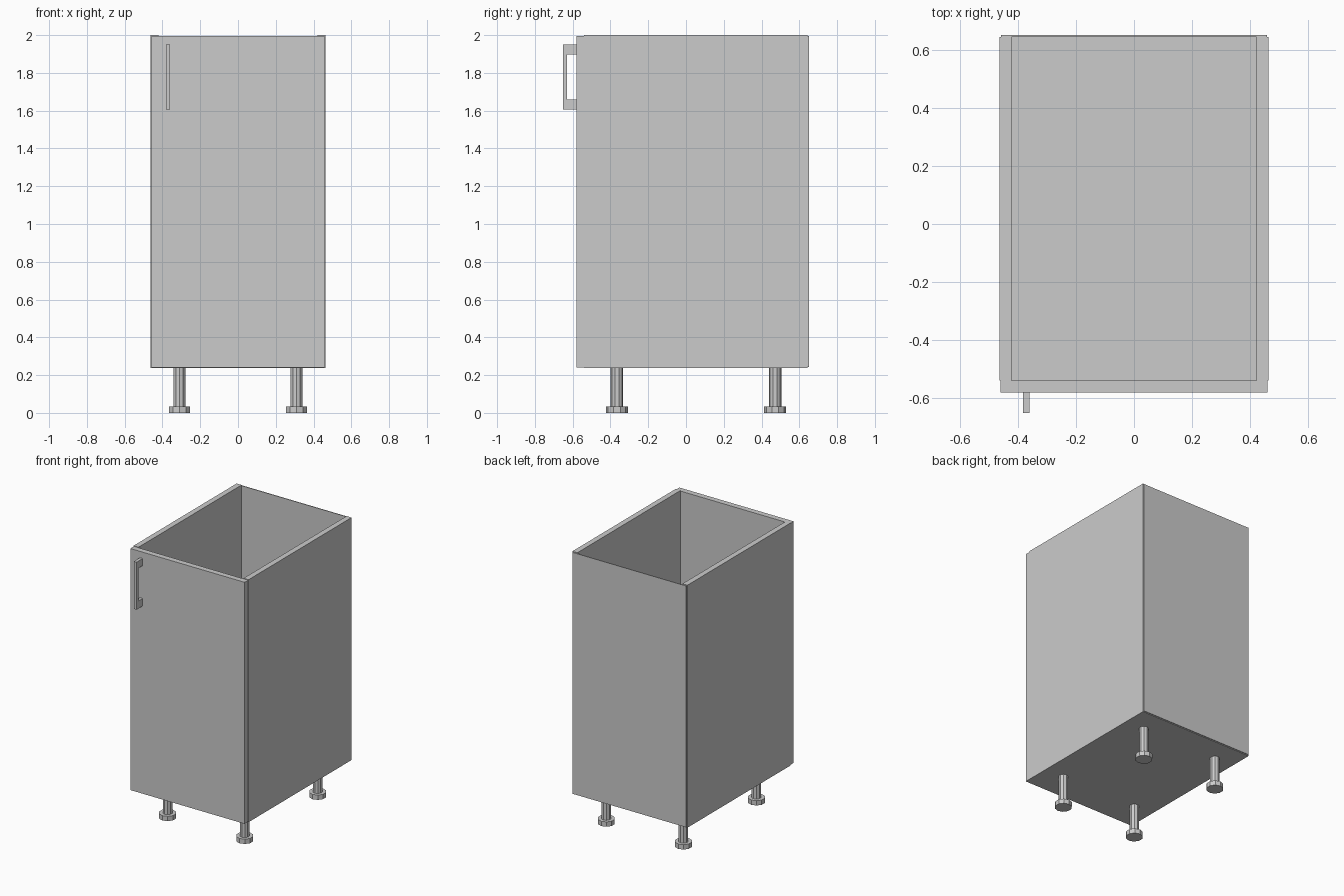
import bpy, bmesh
from mathutils import Matrix, Vector

if "Cube" in bpy.data.objects:
    bpy.data.objects.remove(bpy.data.objects["Cube"])


def finish(name, bm):
    mesh = bpy.data.meshes.new(name)
    bm.to_mesh(mesh)
    bm.free()
    obj = bpy.data.objects.new(name, mesh)
    bpy.context.collection.objects.link(obj)
    return obj


def add_box(bm, x, y, z):
    lo, hi = Vector((x[0], y[0], z[0])), Vector((x[1], y[1], z[1]))
    m = Matrix.Translation((lo + hi) / 2) @ Matrix.Diagonal((*(hi - lo), 1))
    bmesh.ops.create_cube(bm, size=1, matrix=m)


def box(name, x, y, z):
    bm = bmesh.new()
    add_box(bm, x, y, z)
    return finish(name, bm)


def add_cylinder(bm, radius, x, y, z0, z1, sides=10):
    bmesh.ops.create_cone(bm, cap_ends=True, segments=sides, radius1=radius,
                          radius2=radius, depth=z1 - z0,
                          matrix=Matrix.Translation((x, y, (z0 + z1) / 2)))


# Open-topped carcass: side panels stand on the bottom panel
FRONT, BACK = -0.539, 0.644
box("bottom_panel", (-0.462, 0.462), (FRONT, BACK), (0.238, 0.278))
box("left_side_panel", (-0.462, -0.422), (FRONT, BACK), (0.278, 2.0))
box("right_side_panel", (0.422, 0.462), (FRONT, BACK), (0.278, 2.0))
box("back_panel", (-0.457, 0.457), (BACK, 0.65), (0.243, 1.995))

# Door
box("door", (-0.459, 0.459), (-0.58, FRONT), (0.241, 1.996))

# Handle: upright grip on two posts
bm = bmesh.new()
X = (-0.382, -0.36)
add_box(bm, X, (-0.65, -0.629), (1.605, 1.95))
for z in ((1.605, 1.66), (1.898, 1.95)):
    add_box(bm, X, (-0.629, -0.58), z)
finish("door_handle", bm)

# Adjustable legs: stem with a wider foot disc
for side, x in (("left", -0.31), ("right", 0.31)):
    for end, y in (("front", -0.366), ("back", 0.472)):
        bm = bmesh.new()
        add_cylinder(bm, 0.033, x, y, 0.035, 0.238)
        add_cylinder(bm, 0.058, x, y, 0.0, 0.035)
        finish(f"{end}_{side}_leg", bm)
